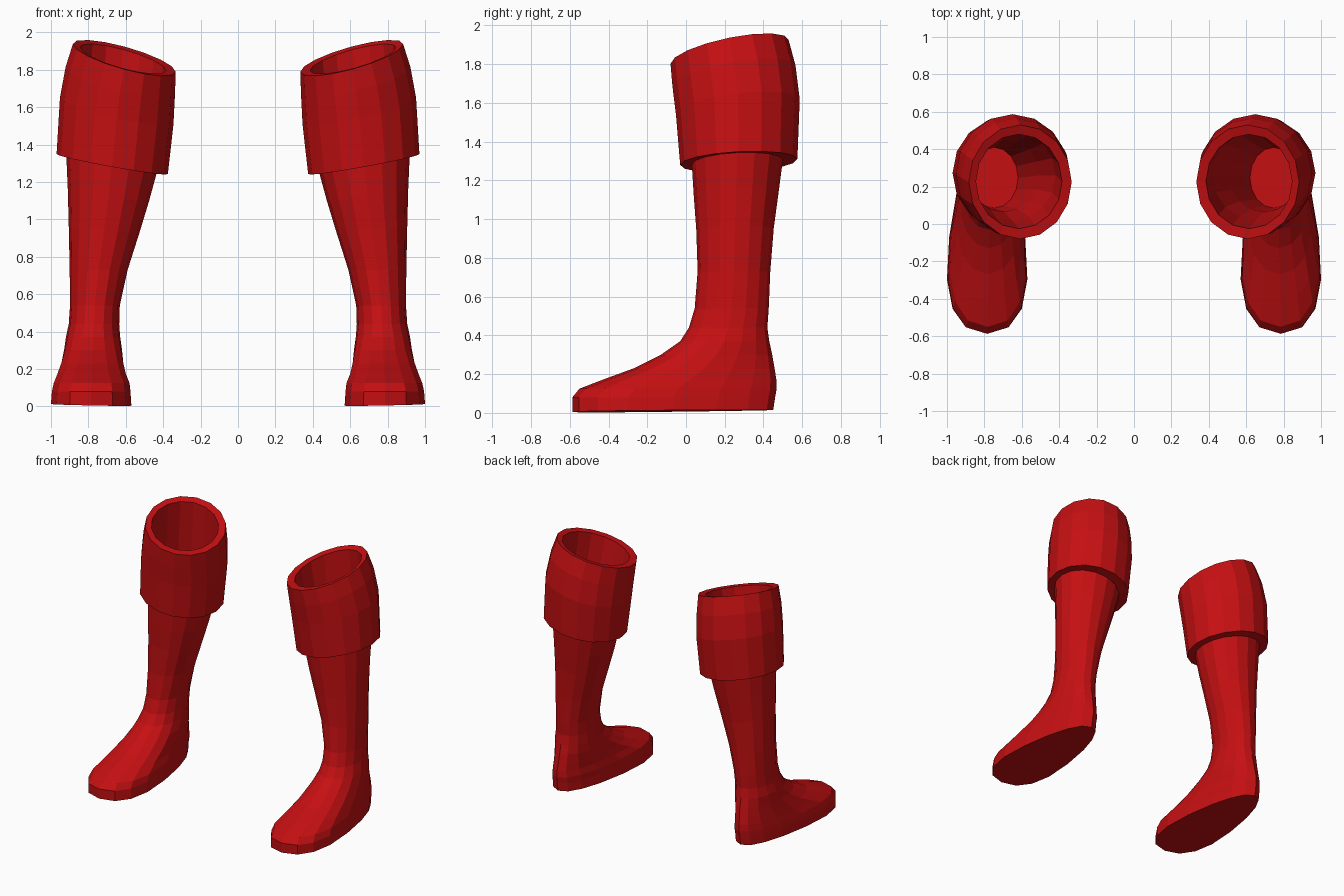
import bpy, bmesh, math

SIDES = 16

red = bpy.data.materials.new("boot red")
red.diffuse_color = (0.56, 0.005, 0.006, 1)


def ring(x0, x1, y0, y1, z, slope_x=0.0, slope_y=0.0, taper=0.0, power=1.0):
    """Closed cross-section fitted to a box; taper narrows the heel end."""
    cx, cy, rx, ry = (x0 + x1) / 2, (y0 + y1) / 2, (x1 - x0) / 2, (y1 - y0) / 2
    raw = []
    for i in range(SIDES):
        a = 2 * math.pi * i / SIDES
        s, c = math.sin(a), math.cos(a)
        s = math.copysign(abs(s) ** power, s)
        c = math.copysign(abs(c) ** power, c)
        raw.append((s * (1 - taper * c), c))
    widest = max(p[0] for p in raw)
    points = []
    for u, v in raw:
        dx, dy = rx * u / widest, ry * v
        points.append((cx + dx, cy + dy, z + slope_x * dx + slope_y * dy))
    return points


def loft(name, rings, cap_start=False, cap_end=False):
    """Skin the rings in order, then mirror for the other foot."""
    bm = bmesh.new()
    loops = [[bm.verts.new(p) for p in r] for r in rings]
    for a, b in zip(loops, loops[1:]):
        for i in range(SIDES):
            j = (i + 1) % SIDES
            bm.faces.new((a[i], b[i], b[j], a[j]))
    if cap_start:
        bm.faces.new(loops[0])
    if cap_end:
        bm.faces.new(loops[-1][::-1])
    mesh = bpy.data.meshes.new(name)
    bm.to_mesh(mesh)
    bm.free()
    mesh.materials.append(red)
    obj = bpy.data.objects.new(name, mesh)
    bpy.context.collection.objects.link(obj)
    obj.modifiers.new("other foot", 'MIRROR').use_axis[0] = True
    return obj


# foot and leg, from the sole up to the underside of the cuff
loft("foot_and_leg", [
    ring(0.57, 1.00, -0.585, 0.45, 0.01, 0.02, 0.01, 0.30, 0.85),
    ring(0.575, 0.995, -0.587, 0.46, 0.08, 0, 0, 0.30, 0.85),
    ring(0.58, 0.985, -0.55, 0.468, 0.125, 0, 0, 0.28, 0.87),
    ring(0.60, 0.965, -0.42, 0.466, 0.175, 0, 0, 0.25, 0.9),
    ring(0.613, 0.945, -0.27, 0.457, 0.23, 0, 0, 0.2, 0.95),
    ring(0.62, 0.93, -0.13, 0.445, 0.30, 0, 0, 0.12),
    ring(0.63, 0.92, -0.03, 0.43, 0.37, 0, 0, 0.05),
    ring(0.635, 0.905, 0.015, 0.42, 0.44),
    ring(0.632, 0.898, 0.045, 0.427, 0.54),
    ring(0.59, 0.90, 0.06, 0.435, 0.73),
    ring(0.525, 0.905, 0.053, 0.453, 0.95, 0.08, 0.02),
    ring(0.475, 0.91, 0.04, 0.478, 1.13, 0.14, 0.04),
    ring(0.435, 0.918, 0.03, 0.50, 1.295, 0.2, 0.05),
], cap_start=True)

# turned-over cuff: underside, outer wall, slanted rim, then the lining
loft("cuff_and_lining", [
    ring(0.435, 0.918, 0.03, 0.50, 1.295, 0.2, 0.05),
    ring(0.375, 0.97, -0.03, 0.575, 1.295, 0.18, 0.05),
    ring(0.345, 0.952, -0.052, 0.587, 1.58, 0.23, 0.12),
    ring(0.337, 0.922, -0.07, 0.565, 1.74, 0.25, 0.17),
    ring(0.333, 0.883, -0.08, 0.53, 1.863, 0.27, 0.2),
    ring(0.385, 0.845, -0.025, 0.48, 1.858, 0.27, 0.2),
    ring(0.42, 0.885, 0.02, 0.50, 1.45, 0.2, 0.08),
    ring(0.505, 0.885, 0.065, 0.455, 1.13, 0.14, 0.04),
    ring(0.62, 0.875, 0.085, 0.41, 0.70),
], cap_end=True)
